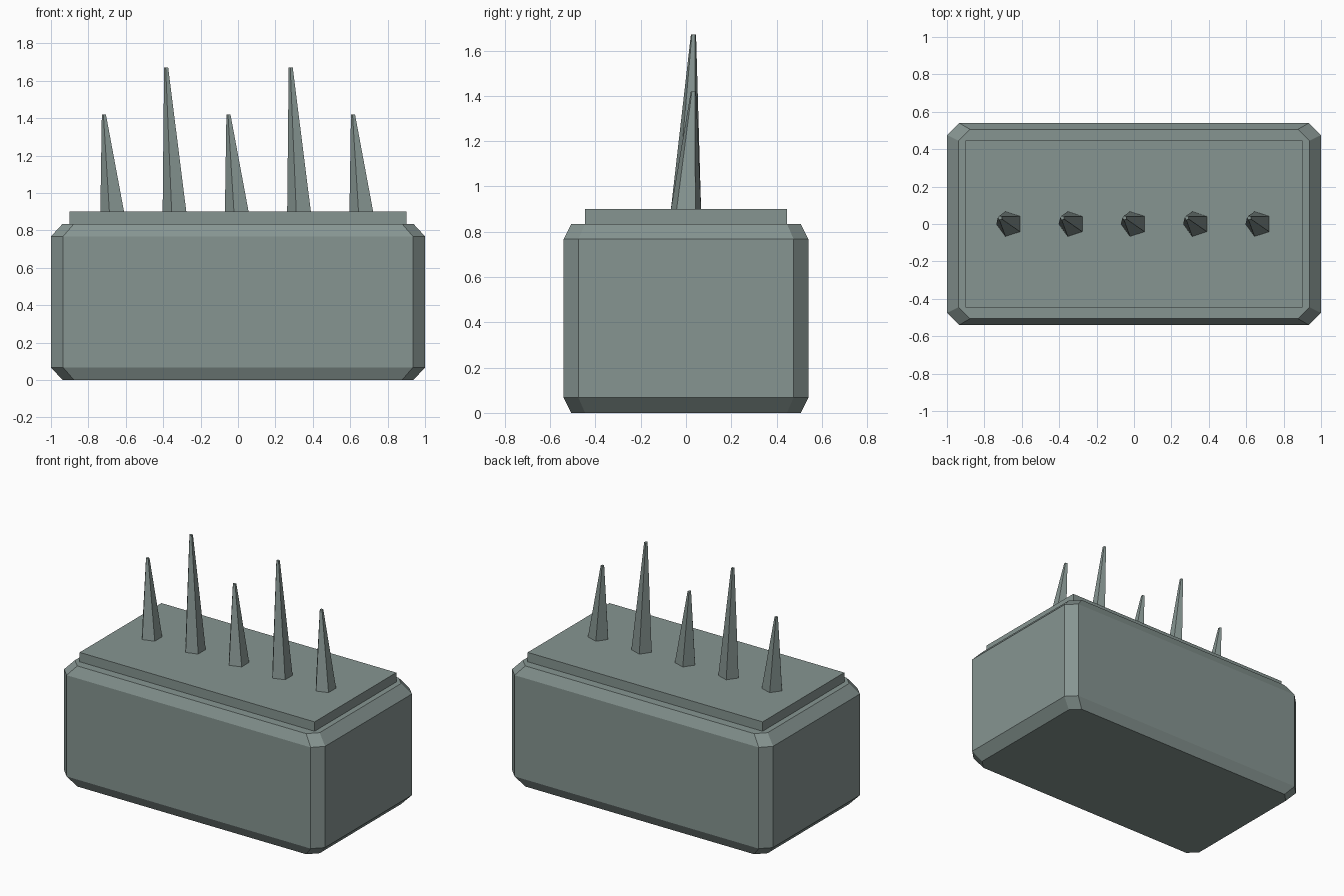
import bpy
import bmesh
import math

if "Cube" in bpy.data.objects:
    bpy.data.objects.remove(bpy.data.objects["Cube"])

mat = bpy.data.materials.new("grey_green")
mat.diffuse_color = (0.24, 0.30, 0.285, 1)
mat.use_nodes = True
mat.node_tree.nodes["Principled BSDF"].inputs["Base Color"].default_value = mat.diffuse_color


def loft(name, rings):
    """Skin equal-length rings of points and cap both ends."""
    bm = bmesh.new()
    loops = [[bm.verts.new(p) for p in ring] for ring in rings]
    n = len(loops[0])
    for low, high in zip(loops, loops[1:]):
        for i in range(n):
            j = (i + 1) % n
            bm.faces.new((low[i], low[j], high[j], high[i]))
    bm.faces.new(loops[0][::-1])
    bm.faces.new(loops[-1])
    bmesh.ops.recalc_face_normals(bm, faces=bm.faces)
    mesh = bpy.data.meshes.new(name)
    bm.to_mesh(mesh)
    bm.free()
    mesh.materials.append(mat)
    obj = bpy.data.objects.new(name, mesh)
    bpy.context.collection.objects.link(obj)
    return obj


def octagon(z, s):
    """Rectangle with cut corners, scaled by s."""
    x, y, c = 1.0, 0.54, 0.065
    pts = [(x, y - c), (x - c, y), (c - x, y), (-x, y - c),
           (-x, c - y), (c - x, -y), (x - c, -y), (x, c - y)]
    return [(px * s, py * s, z) for px, py in pts]


def pentagon(cx, cy, z, r):
    angles = [math.radians(36 + 72 * i) for i in range(5)]
    return [(cx + r * math.cos(a), cy + r * math.sin(a), z) for a in angles]


def rectangle(x, y, z):
    return [(x, y, z), (-x, y, z), (-x, -y, z), (x, -y, z)]


# Chamfered block
loft("base_block", [octagon(0, 0.938), octagon(0.067, 1),
                    octagon(0.768, 1), octagon(0.835, 0.938)])

# Raised plate on top
loft("top_plate", [rectangle(0.9, 0.447, 0.835), rectangle(0.9, 0.447, 0.9)])

# Row of leaning five-sided spikes, alternately short and tall
for i in range(5):
    x = (i - 2) * 0.333
    top = 1.67 if i % 2 else 1.42
    loft(f"spike_{i + 1}", [pentagon(x, 0, 0.9, 0.07),
                            pentagon(x - 0.05, 0.033, top, 0.012)])
